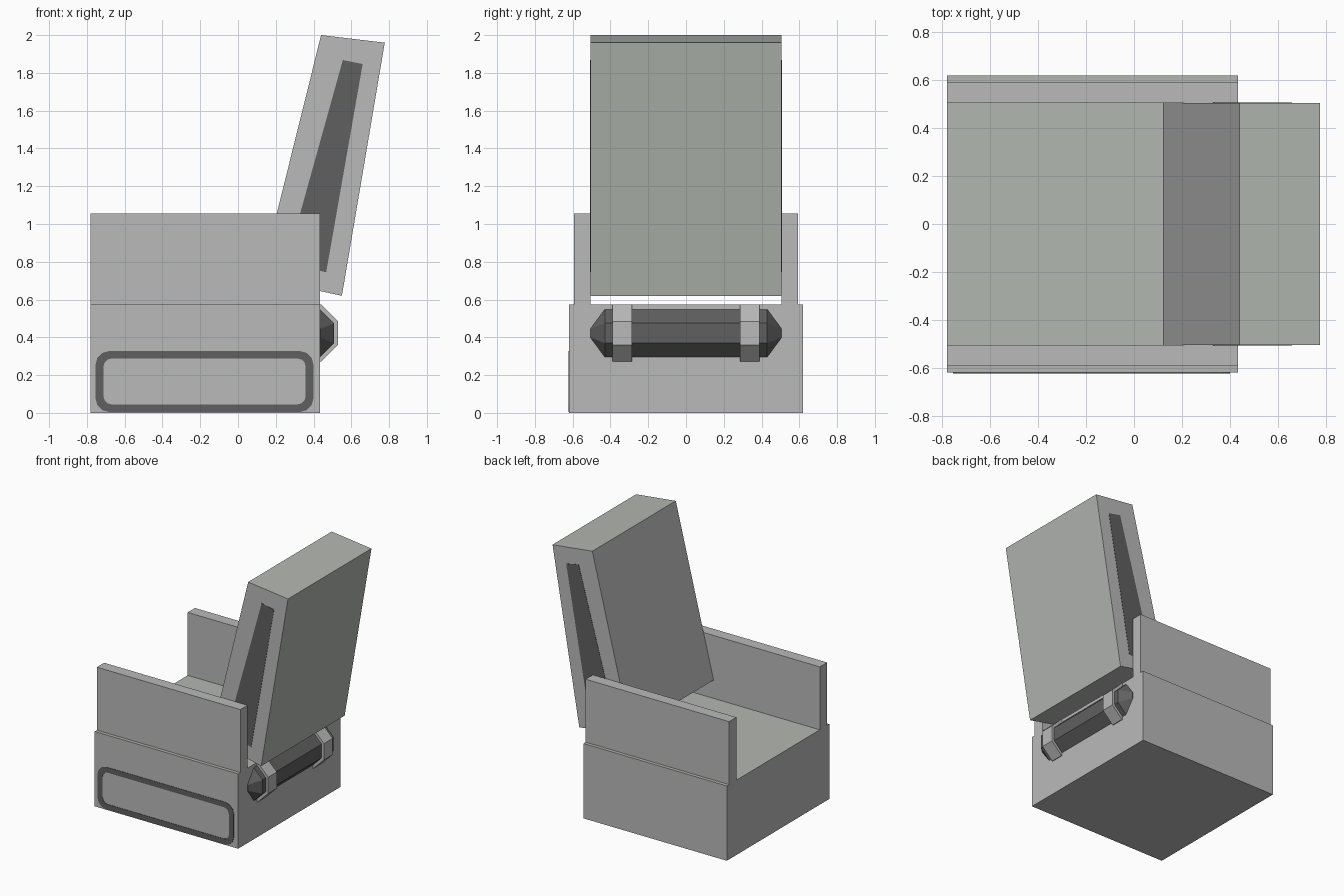
import bpy, math

if "Cube" in bpy.data.objects:
    bpy.data.objects.remove(bpy.data.objects["Cube"])


def material(name, c):
    m = bpy.data.materials.new(name)
    m.diffuse_color = (*c, 1)
    m.use_nodes = True
    m.node_tree.nodes["Principled BSDF"].inputs["Base Color"].default_value = m.diffuse_color
    return m


GREY = material("light grey", (0.49, 0.49, 0.49))
FABRIC = material("soft green grey", (0.45, 0.475, 0.44))
DARK = material("dark grey", (0.115, 0.115, 0.115))


def mesh(name, verts, faces, mats):
    me = bpy.data.meshes.new(name)
    me.from_pydata(verts, [], faces)
    for m in mats:
        me.materials.append(m)
    ob = bpy.data.objects.new(name, me)
    bpy.context.collection.objects.link(ob)
    return ob


def loft(name, sections, mats):
    """Skin a list of (y, [(x, z), ...]) sections along y, with end caps."""
    n = len(sections[0][1])
    verts = [(x, y, z) for y, pts in sections for x, z in pts]
    faces = [(k * n + i, k * n + (i + 1) % n, (k + 1) * n + (i + 1) % n, (k + 1) * n + i)
             for k in range(len(sections) - 1) for i in range(n)]
    faces += [tuple(reversed(range(n))), tuple(range(len(verts) - n, len(verts)))]
    ob = mesh(name, verts, faces, mats)
    # counter-clockwise profiles in (x, z) come out inside-out
    ob.data.flip_normals()
    area = sum(a[0] * b[1] - b[0] * a[1] for a, b in
               zip(sections[-2][1], sections[-2][1][1:] + sections[-2][1][:1]))
    caps = ob.data.polygons[-1].normal.y
    sides_ok = area > 0
    import bmesh
    bm = bmesh.new()
    bm.from_mesh(ob.data)
    bmesh.ops.recalc_face_normals(bm, faces=bm.faces)
    bm.to_mesh(ob.data)
    bm.free()
    return ob


def prism(name, pts, y0, y1, mats):
    return loft(name, [(y0, pts), (y1, pts)], mats)


def rect(x0, x1, z0, z1):
    return [(x0, z0), (x1, z0), (x1, z1), (x0, z1)]


def octagon(cx, cz, apothem):
    r = apothem / math.cos(math.pi / 8)
    return [(cx + r * math.cos(math.pi / 8 + i * math.pi / 4),
             cz + r * math.sin(math.pi / 8 + i * math.pi / 4)) for i in range(8)]


def rounded(x0, x1, z0, z1, r):
    pts = []
    for cx, cz, a0 in ((x1 - r, z1 - r, 0), (x0 + r, z1 - r, 90),
                       (x0 + r, z0 + r, 180), (x1 - r, z0 + r, 270)):
        for s in (0, 30, 60, 90):
            a = math.radians(a0 + s)
            pts.append((cx + r * math.cos(a), cz + r * math.sin(a)))
    return pts


# seat base, with a fabric top
base = prism("seat_base", rect(-0.78, 0.435, 0.0, 0.573), -0.62, 0.62, [GREY, FABRIC])
for p in base.data.polygons:
    p.material_index = int(p.normal.z > 0.9)

# backrest, fabric on the rear face
back = prism("backrest", [(0.12, 0.713), (0.55, 0.62), (0.777, 1.96), (0.44, 2.0)],
             -0.505, 0.505, [GREY, FABRIC])
for p in back.data.polygons:
    p.material_index = int(p.normal.x > 0.9 or p.normal.z > 0.9)

# armrests and backrest side panels, both sides
panel = [(0.255, 0.79), (0.467, 0.745), (0.66, 1.847), (0.555, 1.868)]
for side, s in (("front", -1), ("rear", 1)):
    prism("armrest_" + side, rect(-0.78, 0.435, 0.573, 1.055), *sorted((s * 0.505, s * 0.593)), [GREY])
    prism("back_panel_" + side, panel, *sorted((s * 0.502, s * 0.507)), [DARK])

# rounded dark outline on the base side
outer = rounded(-0.755, 0.4, 0.004, 0.328, 0.075)
inner = rounded(-0.712, 0.358, 0.045, 0.288, 0.042)
n = len(outer)
yf, yb = -0.623, -0.618
verts = [(x, y, z) for y in (yf, yb) for loop in (outer, inner) for x, z in loop]
faces = []
for i in range(n):
    j = (i + 1) % n
    faces += [(i, n + i, n + j, j),
              (i, j, 2 * n + j, 2 * n + i),
              (n + j, n + i, 3 * n + i, 3 * n + j),
              (2 * n + i, 2 * n + j, 3 * n + j, 3 * n + i)]
ring = mesh("base_outline", verts, faces, [DARK])
if ring.data.polygons[0].normal.y > 0:
    ring.data.flip_normals()

# bedroll behind the seat with tapered ends
big, small = octagon(0.382, 0.422, 0.127), octagon(0.382, 0.422, 0.055)
loft("rear_roll", [(-0.505, small), (-0.43, big), (0.43, big), (0.505, small)], [DARK])

# straps around the roll
for name, s in (("front", -1), ("rear", 1)):
    prism("roll_strap_" + name, octagon(0.378, 0.422, 0.151), *sorted((s * 0.285, s * 0.39)), [GREY])
